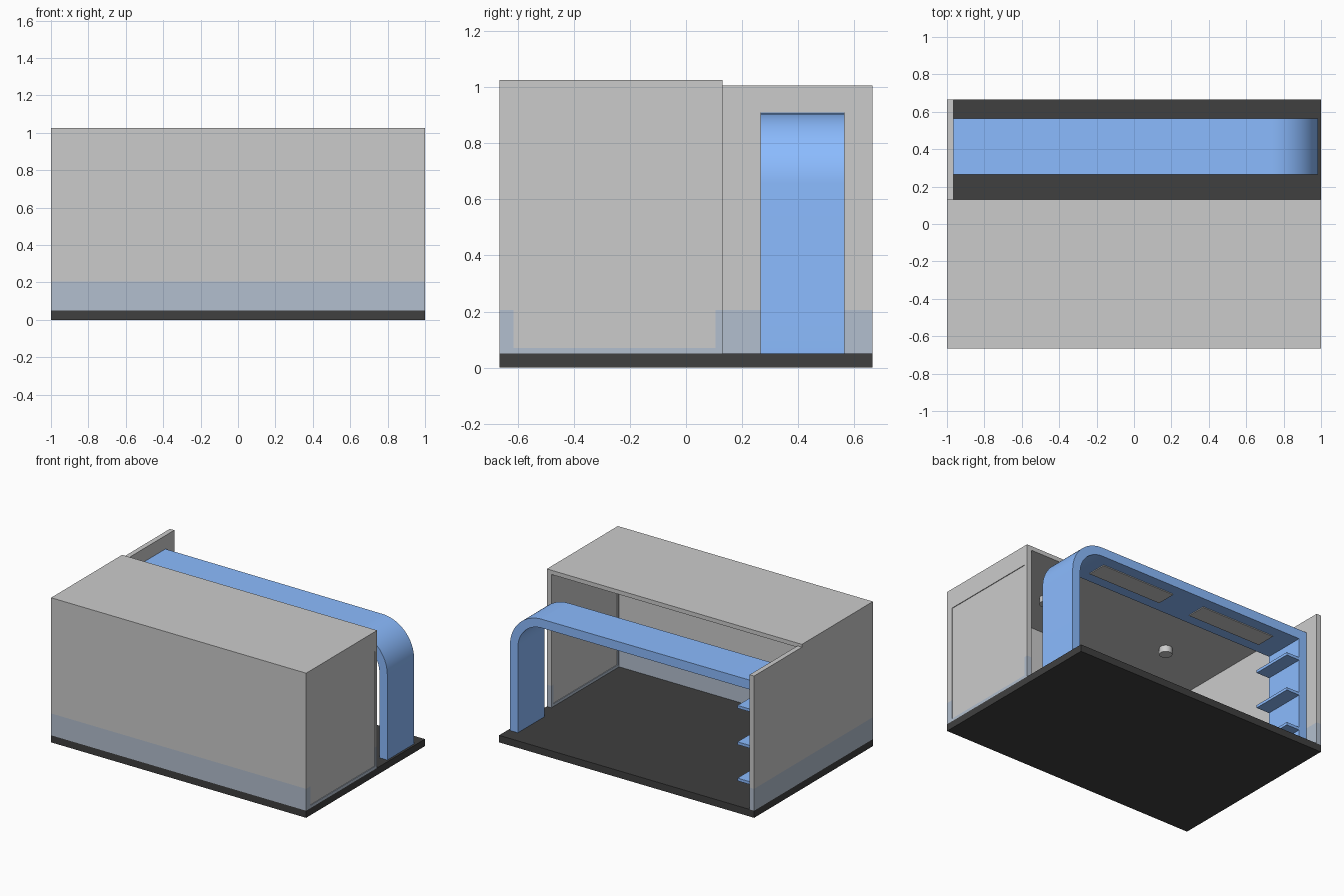
import bpy, bmesh, math

if "Cube" in bpy.data.objects:
    bpy.data.objects.remove(bpy.data.objects["Cube"])


def material(name, rgb):
    m = bpy.data.materials.new(name)
    m.diffuse_color = (*rgb, 1)
    m.use_nodes = True
    m.node_tree.nodes["Principled BSDF"].inputs["Base Color"].default_value = m.diffuse_color
    return m


BLUE = material("blue", (0.26, 0.5, 1.0))
SLATE = material("slate", (0.45, 0.52, 0.62))
BLACK = material("charcoal", (0.05, 0.05, 0.05))


def finish(name, bm, mat=None, smooth=False):
    bmesh.ops.recalc_face_normals(bm, faces=bm.faces)
    me = bpy.data.meshes.new(name)
    bm.to_mesh(me)
    bm.free()
    ob = bpy.data.objects.new(name, me)
    bpy.context.collection.objects.link(ob)
    if mat:
        me.materials.append(mat)
    if smooth:
        bpy.ops.object.select_all(action='DESELECT')
        ob.select_set(True)
        bpy.context.view_layer.objects.active = ob
        bpy.ops.object.shade_smooth_by_angle(angle=math.radians(30))
    return ob


def box(name, x, y, z, mat=None):
    bm = bmesh.new()
    bmesh.ops.create_cube(bm, size=1)
    for v in bm.verts:
        v.co = [a + (c + 0.5) * (b - a) for c, (a, b) in zip(v.co, (x, y, z))]
    return finish(name, bm, mat)


FLOOR, BAND, CEIL, TOP = 0.05, 0.205, 0.995, 1.025
YF, YR, YB, T = -0.665, 0.13, 0.665, 0.035


def wall(name, x, y, top):
    # coloured skirting band with the plain wall above it
    box(name + "_band", x, y, (FLOOR, BAND), SLATE)
    box(name, x, y, (BAND, top))


# floor slab
box("floor_slab", (-1, 1), (YF, YB), (0, FLOOR), BLACK)

# room walls and roof, open towards the back
wall("front_wall", (-1 + T, 1 - T), (YF, YF + T), CEIL)
wall("left_wall_room", (-1, -1 + T), (YF, YR), CEIL)
wall("left_wall_rear", (-1, -1 + T), (YR, YB), 1.005)
box("roof", (-1, 1), (YF, YR), (CEIL, TOP))

# right wall with a door opening
DY, DZ = (-0.615, 0.105), (0.07, 0.885)
RX = (1 - T, 1)
wall("door_post_front", RX, (YF, DY[0]), CEIL)
wall("door_post_rear", RX, (DY[1], YR), CEIL)
box("door_header", RX, DY, (DZ[1], CEIL))
box("door_sill", RX, DY, (FLOOR, DZ[0]), SLATE)
box("door_panel", (1 - T + 0.005, 0.995), DY, DZ)

# arch: rounded right corner, square left end against the wall
Y0, Y1, XL, XR, ZT, TH, R = 0.265, 0.565, -0.965, 0.985, 0.905, 0.062, 0.25
N = 20


def corner(r):
    return [(XR - R + r * math.cos(a), ZT - R + r * math.sin(a))
            for a in (math.pi / 2 * i / N for i in range(N + 1))]


outline = [(XR, FLOOR)] + corner(R) + [(XL, 0.91), (XL, FLOOR), (XL + TH, FLOOR),
          (XL + TH, ZT - TH)] + corner(R - TH)[::-1] + [(XR - TH, FLOOR)]
bm = bmesh.new()
face = bm.faces.new([bm.verts.new((x, Y0, z)) for x, z in outline])
ext = bmesh.ops.extrude_face_region(bm, geom=[face])
bmesh.ops.translate(bm, vec=(0, Y1 - Y0, 0),
                    verts=[g for g in ext["geom"] if isinstance(g, bmesh.types.BMVert)])
finish("arch", bm, BLUE, smooth=True)

# shelves on the left leg of the arch
for i, z in enumerate((0.18, 0.437, 0.695)):
    box(f"shelf_{i + 1}", (XL + TH, -0.80), (Y0, Y1), (z - 0.01, z + 0.01), BLUE)

# light panels under the arch beam
for i, x in enumerate((-0.46, 0.37)):
    box(f"beam_light_{i + 1}", (x - 0.29, x + 0.29), (0.345, 0.485),
        (ZT - TH - 0.006, ZT - TH + 0.01))

# round ceiling lights in the room
for i, x in enumerate((-0.5, 0.5)):
    bm = bmesh.new()
    bmesh.ops.create_cone(bm, cap_ends=True, segments=32, radius1=0.042, radius2=0.042, depth=0.045)
    bmesh.ops.translate(bm, vec=(x, -0.28, CEIL - 0.0225), verts=bm.verts)
    finish(f"ceiling_light_{i + 1}", bm, smooth=True)
